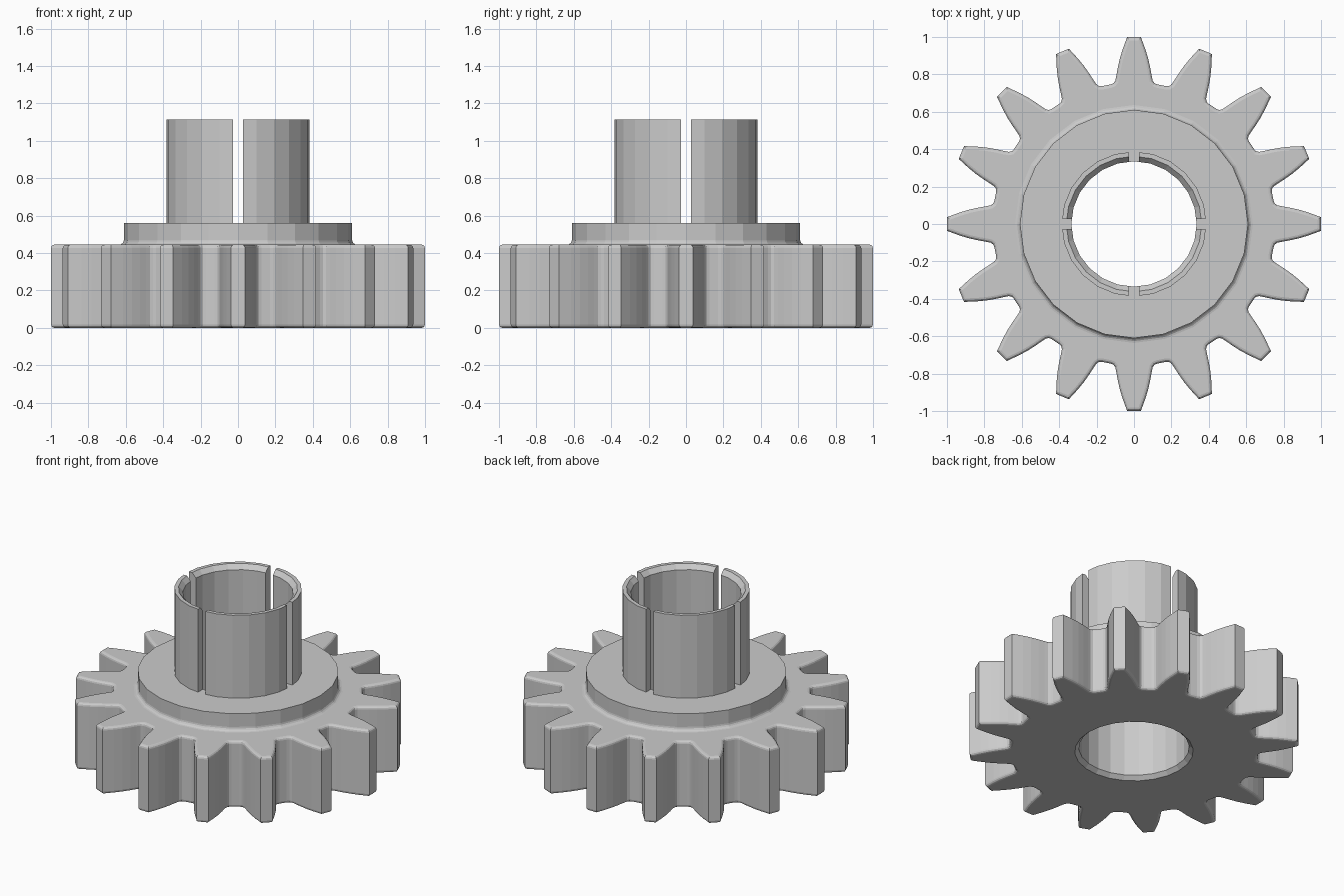
import bpy, bmesh, math
from mathutils import Vector

if "Cube" in bpy.data.objects:
    bpy.data.objects.remove(bpy.data.objects["Cube"])

TEETH, SIDES = 16, 24
GEAR_TOP, COLLAR_TOP, TUBE_TOP = 0.445, 0.56, 1.115
BORE, TUBE_R, SLOT = 0.335, 0.387, 0.0275

steel = bpy.data.materials.new("grey steel")
steel.diffuse_color = (0.6, 0.6, 0.6, 1)
steel.use_nodes = True
steel.node_tree.nodes["Principled BSDF"].inputs["Base Color"].default_value = steel.diffuse_color


def finish(bm, name):
    bmesh.ops.recalc_face_normals(bm, faces=bm.faces[:])
    me = bpy.data.meshes.new(name)
    bm.to_mesh(me)
    bm.free()
    me.materials.append(steel)
    ob = bpy.data.objects.new(name, me)
    bpy.context.collection.objects.link(ob)
    return ob


def bridge(bm, a, b):
    n = len(a)
    for i in range(n):
        j = (i + 1) % n
        bm.faces.new((a[i], a[j], b[j], b[i]))


def fill_between(bm, a, b):
    edges = []
    for loop in (a, b):
        for i in range(len(loop)):
            pair = (loop[i], loop[(i + 1) % len(loop)])
            edges.append(bm.edges.get(pair) or bm.edges.new(pair))
    bmesh.ops.triangle_fill(bm, edges=edges, use_beauty=True,
                            normal=Vector((0, 0, 1)))


# Tooth outline: (half width, distance from centre), valley to tip
half = [(0.125, 0.746), (0.110, 0.752), (0.100, 0.766), (0.095, 0.79),
        (0.088, 0.83), (0.077, 0.88), (0.062, 0.93), (0.037, 0.999)]
tooth = [(w, y) for w, y in half] + [(-w, y) for w, y in reversed(half)]
outline = []
for k in range(TEETH):
    a = 2 * math.pi * k / TEETH
    for w, y in tooth:
        outline.append(Vector((-w * math.cos(a) * -1 - y * math.sin(a),
                               w * math.sin(a) + y * math.cos(a))))


def inset(d):
    # Move every outline point inward by d, mitred at the corners
    pts, n = [], len(outline)
    for i, p in enumerate(outline):
        e1 = (p - outline[i - 1]).normalized()
        e2 = (outline[(i + 1) % n] - p).normalized()
        n1, n2 = Vector((-e1.y, e1.x)), Vector((-e2.y, e2.x))
        m = (n1 + n2).normalized()
        pts.append(p + m * d / max(0.5, m.dot(n1)))
    return pts


# Gear body with rounded rims, collar and chamfered bore
bm = bmesh.new()
R = 0.018
arc = [(R * (1 - math.sin(math.radians(t))), R * (1 - math.cos(math.radians(t))))
       for t in (0, 30, 60, 90)]
levels = arc + [(d, GEAR_TOP - z) for d, z in reversed(arc)]
loops = [[bm.verts.new((p.x, p.y, z)) for p in inset(d)] for d, z in levels]
for a, b in zip(loops, loops[1:]):
    bridge(bm, a, b)

F = 0.026
profile = [(0.61 + F * (1 - math.sin(math.radians(t))),
            GEAR_TOP + F * (1 - math.cos(math.radians(t))))
           for t in (0, 22.5, 45, 67.5, 90)]
profile += [(0.61, COLLAR_TOP), (TUBE_R, COLLAR_TOP), (BORE, COLLAR_TOP),
            (BORE, 0.025), (0.36, 0)]
rings = [[bm.verts.new((r * math.cos(2 * math.pi * i / SIDES),
                        r * math.sin(2 * math.pi * i / SIDES), z))
          for i in range(SIDES)] for r, z in profile]
for a, b in zip(rings, rings[1:]):
    bridge(bm, a, b)
fill_between(bm, loops[-1], rings[0])
fill_between(bm, loops[0], rings[-1])
finish(bm, "gear_body")


# Slotted sleeve: four wall segments separated by parallel slots
def wall_points(r):
    step = 2 * math.pi / SIDES
    t = SLOT / (r * math.sin(step))
    x = r + (r * math.cos(step) - r) * t
    mid = [(r * math.cos(step * i), r * math.sin(step * i)) for i in range(1, 6)]
    return [(x, SLOT)] + mid + [(SLOT, x)]


section = [(BORE, COLLAR_TOP), (TUBE_R, COLLAR_TOP), (TUBE_R, TUBE_TOP),
           (0.362, TUBE_TOP), (BORE, TUBE_TOP - 0.03)]
for q in range(4):
    bm = bmesh.new()
    rows = [[bm.verts.new((x, y, z)) for x, y in wall_points(r)]
            for r, z in section]
    for k in range(1, len(rows)):
        a, b = rows[k], rows[(k + 1) % len(rows)]
        for i in range(len(a) - 1):
            bm.faces.new((a[i], a[i + 1], b[i + 1], b[i]))
    for end in (0, -1):
        bm.faces.new([row[end] for row in rows])
    ob = finish(bm, f"sleeve_segment_{q + 1}")
    ob.rotation_euler.z = q * math.pi / 2
